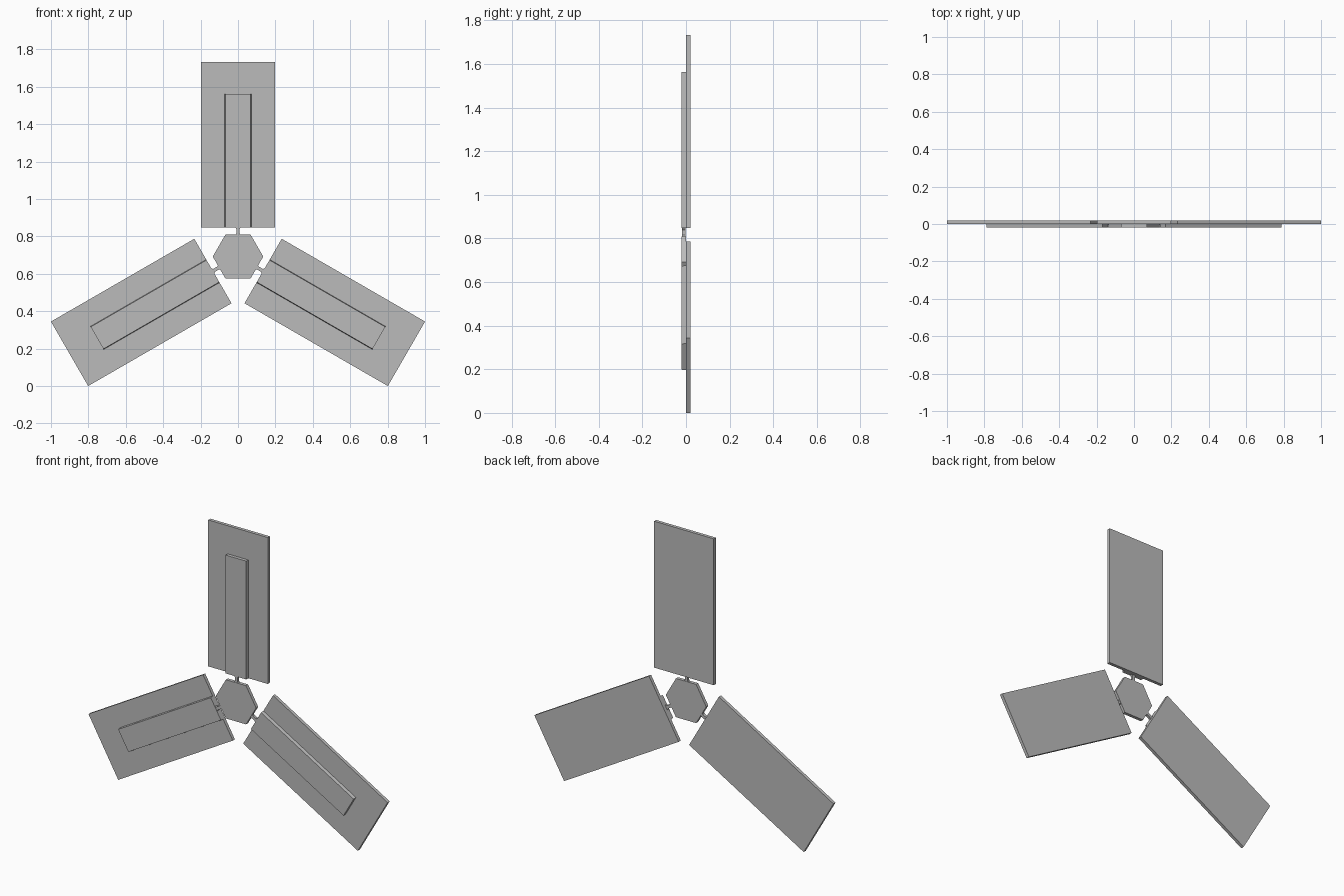
import bpy, math
from mathutils import Matrix, Vector

cube = bpy.data.objects.get("Cube")
if cube:
    bpy.data.objects.remove(cube)

HUB_Z = 0.692
grey = bpy.data.materials.new("plain grey")
grey.use_nodes = True
grey.diffuse_color = (0.5, 0.5, 0.5, 1)
grey.node_tree.nodes["Principled BSDF"].inputs["Base Color"].default_value = (0.5, 0.5, 0.5, 1)


def plate(name, outline, front, back, angle=0, draft=0):
    """Flat plate from an (x, z) outline around the hub; draft narrows the front face."""
    n = len(outline)
    turn = Matrix.Translation((0, 0, HUB_Z)) @ Matrix.Rotation(angle, 4, 'Y')
    rear = [Vector((x, back, z)) for x, z in outline]
    face = [Vector((x - math.copysign(draft, x), front, z)) for x, z in outline]
    verts = [turn @ v for v in face + rear]
    faces = [list(range(n)), list(range(2 * n - 1, n - 1, -1))]
    faces += [[i, i + n, (i + 1) % n + n, (i + 1) % n] for i in range(n)]
    mesh = bpy.data.meshes.new(name)
    mesh.from_pydata(verts, [], faces)
    mesh.materials.append(grey)
    obj = bpy.data.objects.new(name, mesh)
    bpy.context.collection.objects.link(obj)
    return obj


def rectangle(half_width, inner, outer):
    return [(-half_width, inner), (half_width, inner), (half_width, outer), (-half_width, outer)]


# Hexagonal hub
plate("hub", [(0.135 * math.cos(math.radians(60 * i)), 0.135 * math.sin(math.radians(60 * i)))
              for i in range(6)], -0.02, 0.0)

# Flared half profile of the link between hub and blade
half = [(0.016, 0.114), (0.009, 0.123), (0.009, 0.147), (0.016, 0.157)]
link = half + [(-x, z) for x, z in reversed(half)]

# Three blades, each with a raised spine and a link
for name, degrees in (("top", 0), ("left", 120), ("right", 240)):
    a = math.radians(degrees)
    plate(name + "_blade", rectangle(0.199, 0.155, 1.04), 0.0, 0.02, a)
    plate(name + "_spine", rectangle(0.071, 0.155, 0.87), -0.02, 0.0, a, draft=0.003)
    plate(name + "_link", link, -0.018, -0.002, a)
